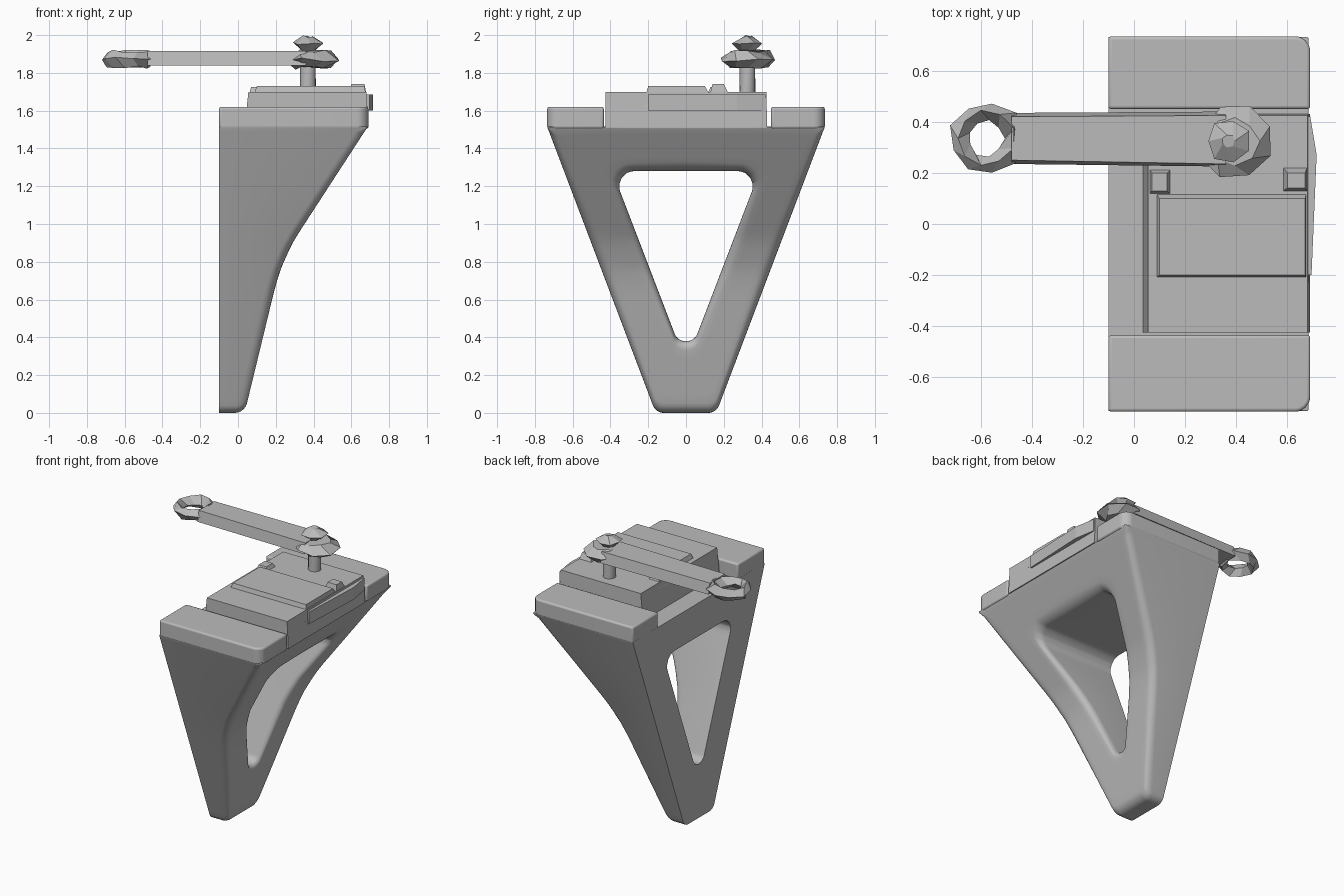
import bpy, bmesh, math, random
from mathutils import Vector

random.seed(4)
if "Cube" in bpy.data.objects:
    bpy.data.objects.remove(bpy.data.objects["Cube"])

grey = bpy.data.materials.new("plain grey")
grey.use_nodes = True
GREY = (0.5, 0.5, 0.5, 1)
grey.diffuse_color = GREY
grey.node_tree.nodes["Principled BSDF"].inputs["Base Color"].default_value = GREY


def finish(name, bm, bevel=0, smooth=False):
    bmesh.ops.recalc_face_normals(bm, faces=bm.faces)
    mesh = bpy.data.meshes.new(name)
    bm.to_mesh(mesh)
    bm.free()
    ob = bpy.data.objects.new(name, mesh)
    bpy.context.collection.objects.link(ob)
    mesh.materials.append(grey)
    if bevel:
        mod = ob.modifiers.new("bevel", "BEVEL")
        mod.width, mod.segments = bevel, 3
    if smooth:
        bpy.ops.object.select_all(action="DESELECT")
        ob.select_set(True)
        bpy.context.view_layer.objects.active = ob
        bpy.ops.object.shade_smooth_by_angle(angle=math.radians(35))
    return ob


def rounded(corners, steps=6):
    """Round each (a, b, radius) corner of a convex outline."""
    out = []
    pts = [Vector(c[:2]) for c in corners]
    for i, p in enumerate(pts):
        r = corners[i][2]
        u = (pts[i - 1] - p).normalized()
        v = (pts[(i + 1) % len(pts)] - p).normalized()
        if r == 0:
            out.append(p)
            continue
        half = u.angle(v) / 2
        mid = p + (u + v).normalized() * r / math.sin(half)
        start, end = p + u * r / math.tan(half) - mid, p + v * r / math.tan(half) - mid
        for k in range(steps + 1):
            d = start.lerp(end, k / steps)
            out.append(mid + d.normalized() * r)
    return out


def bridge(bm, loops, closed):
    """Join equal rings of vertices with quads."""
    for i in range(len(loops) if closed else len(loops) - 1):
        a, b = loops[i], loops[(i + 1) % len(loops)]
        for j in range(len(a)):
            k = (j + 1) % len(a)
            bm.faces.new((a[j], a[k], b[k], b[j]))


def prism(name, outline, z0, z1, top=None, **kw):
    bm = bmesh.new()
    low = [bm.verts.new((p[0], p[1], z0)) for p in outline]
    high = [bm.verts.new((p[0], p[1], z1)) for p in (top or outline)]
    bridge(bm, [low, high], False)
    bm.faces.new(low)
    bm.faces.new(high)
    return finish(name, bm, **kw)


def lathe(name, cx, cy, profile, sides, jitter=0, closed=False, **kw):
    bm = bmesh.new()
    loops = []
    for i, (r, z) in enumerate(profile):
        ring = []
        for j in range(sides):
            a = math.tau * (j + 0.5 * (i % 2)) / sides
            s = r * (1 + random.uniform(-jitter, jitter))
            ring.append(bm.verts.new((cx + s * math.cos(a), cy + s * math.sin(a),
                                      z + 0.1 * random.uniform(-jitter, jitter))))
        loops.append(ring)
    bridge(bm, loops, closed)
    if not closed:
        bm.faces.new(loops[0])
        bm.faces.new(loops[-1])
    return finish(name, bm, **kw)


# Bracket body: a tapered frame lofted between its outline and its opening
BACK, MID = -0.1, Vector((0, 0.95))
FRONT = [(0, 0.035), (0.66, 0.195), (0.76, 0.225), (0.85, 0.265), (0.92, 0.3), (1.52, 0.69)]
outer = rounded([(0.735, 1.515, 0.005), (-0.735, 1.515, 0.005), (-0.16, 0, 0.06), (0.16, 0, 0.06)])
inner = rounded([(0.39, 1.28, 0.08), (-0.39, 1.28, 0.08), (-0.045, 0.38, 0.06), (0.045, 0.38, 0.06)])


def front_x(z):
    for (z0, x0), (z1, x1) in zip(FRONT, FRONT[1:]):
        if z <= z1:
            return x0 + (x1 - x0) * (z - z0) / (z1 - z0)
    return FRONT[-1][1]


def cast(outline, d):
    best = 9
    for i, p in enumerate(outline):
        e = p - outline[i - 1]
        n = Vector((e.y, -e.x))
        if n.dot(d) > 1e-9:
            best = min(best, n.dot(p - MID) / n.dot(d))
    return MID + d * best


angles = {round(math.atan2(*(p - MID).yx), 4) for p in outer + inner}
angles |= {round(math.tau * k / 60 - math.pi, 4) for k in range(60)}
bm = bmesh.new()
sections = []
for a in sorted(angles):
    d = Vector((math.cos(a), math.sin(a)))
    o, i = cast(outer, d), cast(inner, d)
    r_out = 0.01 if o.y > 1.5 else 0.05
    path = [(o, BACK)]
    for k in range(6):
        t = math.pi / 2 * k / 5
        p = o - d * r_out * (1 - math.cos(t))
        path.append((p, front_x(p.y) - r_out * (1 - math.sin(t))))
    start, end = o - d * r_out, i + d * 0.05
    for k in range(1, 6):
        p = start.lerp(end, k / 6)
        path.append((p, front_x(p.y)))
    for k in range(6):
        t = math.pi / 2 * (1 - k / 5)
        p = i + d * 0.05 * (1 - math.cos(t))
        path.append((p, front_x(p.y) - 0.05 * (1 - math.sin(t))))
    path.append((i, BACK))
    sections.append([bm.verts.new((x, p.x, p.y)) for p, x in path])
bridge(bm, sections, True)
finish("bracket_body", bm, smooth=True)

# Raised pads on both ends of the top
for name, s, gap in (("left_pad", 1, 0.45), ("right_pad", -1, 0.435)):
    shape = rounded([(BACK, gap * s, 0), (0.69, gap * s, 0), (0.69, 0.735 * s, 0.06), (BACK, 0.735 * s, 0)])
    prism(name, shape, 1.505, 1.62, bevel=0.012, smooth=True)


def box(x0, x1, y0, y1):
    return [(x0, y0), (x1, y0), (x1, y1), (x0, y1)]


# Clamp block with its stepped plate
prism("clamp_block", box(0.035, 0.69, -0.425, 0.43), 1.51, 1.7, top=box(0.055, 0.68, -0.425, 0.425))
prism("clamp_plate", box(0.06, 0.685, -0.23, 0.16), 1.62, 1.73, top=box(0.1, 0.67, -0.2, 0.1))
prism("plate_tab_back", box(0.05, 0.16, 0.1, 0.23), 1.66, 1.725, top=box(0.07, 0.13, 0.13, 0.2))
prism("plate_tab_front", box(0.57, 0.685, 0.12, 0.24), 1.66, 1.74, top=box(0.6, 0.67, 0.14, 0.2))
prism("front_wedge", [(0.66, -0.2), (0.695, -0.2), (0.715, 0.27), (0.69, 0.42), (0.66, 0.42)], 1.6, 1.685)

# Pivot pin, swing arm and its two faceted bosses
lathe("pivot_pin", 0.37, 0.325, [(0.042, 1.69), (0.042, 1.86)], 16, smooth=True)
prism("swing_arm", [(-0.48, 0.235), (0.36, 0.225), (0.36, 0.44), (-0.48, 0.435)], 1.84, 1.915,
      top=[(-0.48, 0.25), (0.36, 0.235), (0.36, 0.425), (-0.48, 0.42)])
lathe("arm_end_ring", -0.58, 0.335, [(0.07, 1.865), (0.11, 1.915), (0.145, 1.875), (0.11, 1.83)],
      9, jitter=0.08, closed=True)
lathe("pivot_boss", 0.395, 0.325, [(0.09, 1.825), (0.14, 1.87), (0.09, 1.915)], 8, jitter=0.1)
lathe("pivot_nut", 0.37, 0.325, [(0.03, 1.91), (0.085, 1.957), (0.025, 1.995)], 7, jitter=0.08)
